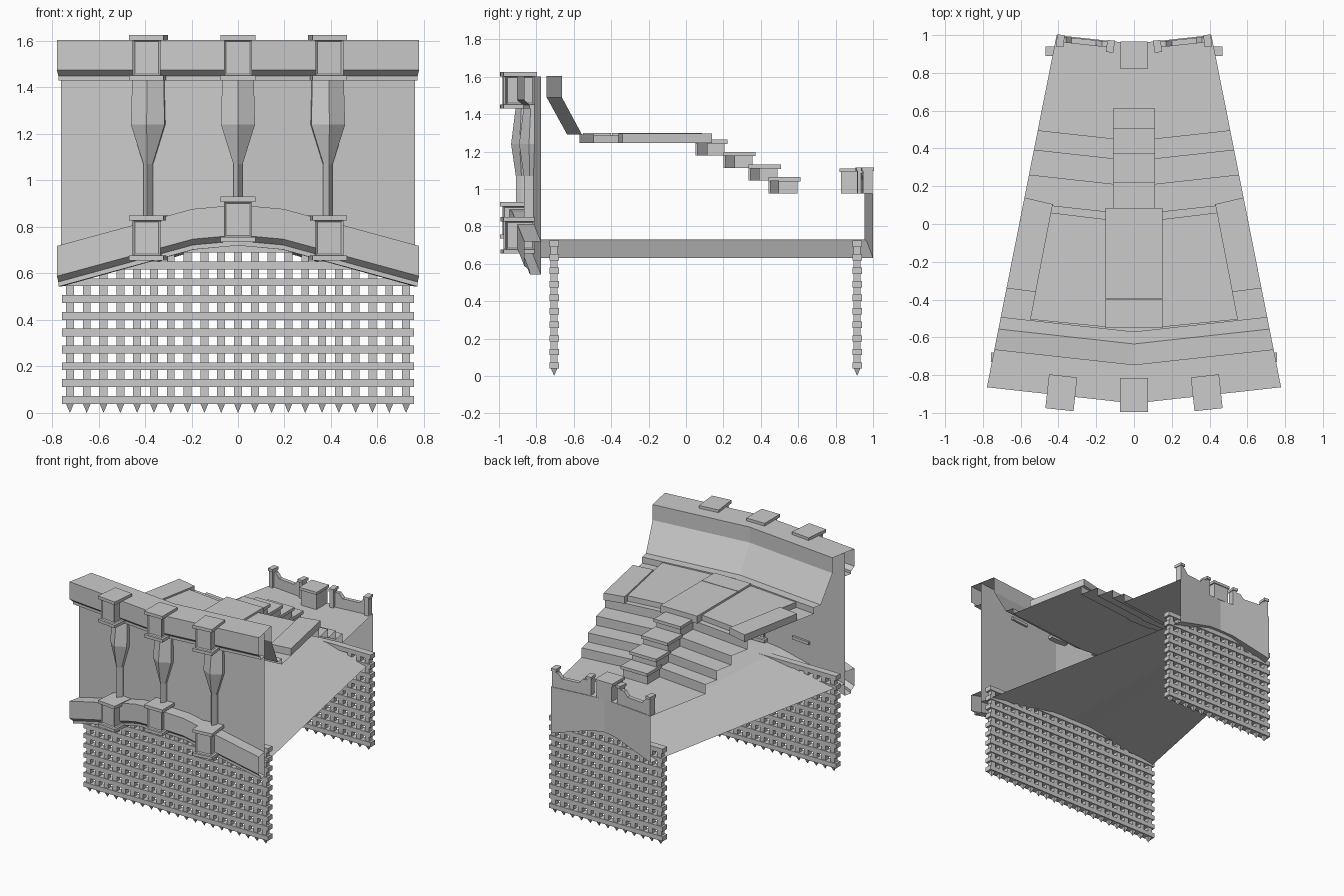
import bpy, bmesh, math
from mathutils import Matrix, Vector

if "Cube" in bpy.data.objects:
    bpy.data.objects.remove(bpy.data.objects["Cube"], do_unlink=True)

stone = bpy.data.materials.new("grey_stone")
stone.use_nodes = True
stone.diffuse_color = (0.6, 0.6, 0.6, 1)
stone.node_tree.nodes["Principled BSDF"].inputs["Base Color"].default_value = (0.6, 0.6, 0.6, 1)

BEND = 0.11  # the plan is bent backwards from the centre line


def finish(name, bm, place=None):
    mesh = bpy.data.meshes.new(name)
    bm.to_mesh(mesh)
    bm.free()
    mesh.materials.append(stone)
    ob = bpy.data.objects.new(name, mesh)
    if place:
        ob.matrix_world = place
    bpy.context.collection.objects.link(ob)
    return ob


def half_width(y):
    return (0.78 - 0.198 * (y + 0.87)) / (1 + 0.198 * BEND)


def sheet(name, profile):
    """Sweep a (y, z, arch drop) profile across the tapered, bent plan."""
    bm = bmesh.new()
    rows = []
    for y, z, drop in profile:
        row = []
        for t, fall in ((-1, 1), (-0.25, 0.1), (0, 0), (0.25, 0.1), (1, 1)):
            x = t * half_width(y)
            row.append(bm.verts.new((x, y + BEND * abs(x), z - drop * fall)))
        rows.append(row)
    for a, b in zip(rows, rows[1:]):
        for i in range(4):
            bm.faces.new((a[i], a[i + 1], b[i + 1], b[i]))
    return finish(name, bm)


def add_box(bm, x0, x1, y0, y1, z0, z1):
    size = Matrix.Diagonal((x1 - x0, y1 - y0, z1 - z0, 1))
    mid = Matrix.Translation(((x0 + x1) / 2, (y0 + y1) / 2, (z0 + z1) / 2))
    return bmesh.ops.create_cube(bm, size=1, matrix=mid @ size)["verts"]


def prism(name, points, move):
    """Extrude a flat polygon by the vector move."""
    bm = bmesh.new()
    face = bm.faces.new([bm.verts.new(p) for p in points])
    grown = bmesh.ops.extrude_face_region(bm, geom=[face], use_keep_orig=True)
    bmesh.ops.translate(bm, vec=Vector(move),
                        verts=[v for v in grown["geom"] if isinstance(v, bmesh.types.BMVert)])
    bmesh.ops.recalc_face_normals(bm, faces=bm.faces)
    return finish(name, bm)


def flat(points):
    return [(y, z, 0) for y, z in points]


# Walls, vault and cornices
ARCH, VAULT = 0.177, 0.1
sheet("front_wall", [(-0.86, 0.72, ARCH), (-0.86, 1.6, 0)])
sheet("vault", [(-0.86, 0.73, VAULT), (0.955, 0.73, VAULT)])
sheet("back_wall", [(0.955, 0.975, 0), (0.955, 0.73, VAULT)])
moulding = [(-0.86, 0), (-0.92, 0), (-0.92, 0.02), (-0.95, 0.045), (-0.95, 0.175)]
sheet("arched_cornice", [(y, 0.72 + z, ARCH) for y, z in moulding + [(-0.86, 0.175)]])
sheet("top_cornice", flat([(y, 1.43 + z) for y, z in moulding] + [(-0.745, 1.605)]))
sheet("inner_slope", flat([(-0.745, 1.605), (-0.745, 1.49), (-0.635, 1.29),
                           (-0.57, 1.29), (-0.57, 1.245)]))

# Terrace and stairs, with a capped block on every step
steps = [(0.05, 1.245), (0.2, 1.18), (0.335, 1.112), (0.44, 1.045)]
stair = [(-0.57, 1.245)]
lower = [z for y, z in steps[1:]] + [0.975]
for (y, z), z_next in zip(steps, lower):
    stair += [(y, z), (y, z_next)]
sheet("terrace_stairs", flat(stair + [(0.955, 0.975)]))
for (y, z), z_next in zip(steps, lower):
    bm = bmesh.new()
    add_box(bm, -0.1, 0.1, y, y + 0.155, z_next, z)
    add_box(bm, -0.11, 0.11, y, y + 0.172, z - 0.005, z + 0.018)
    finish("step_block", bm)

# Paving slabs on the terrace
bm = bmesh.new()
add_box(bm, -0.15, 0.15, -0.55, -0.4, 1.245, 1.3)
add_box(bm, -0.15, 0.15, -0.395, 0.085, 1.245, 1.3)
finish("centre_slab", bm)
for s in (-1, 1):
    z = 1.245
    prism("side_slab", [(s * 0.15, -0.545, z), (s * 0.55, -0.505, z),
                        (s * 0.44, 0.06, z), (s * 0.15, 0.025, z)], (0, 0, 0.04))
    prism("edge_slab", [(s * 0.52, -0.36, z), (s * 0.675, -0.34, z),
                        (s * 0.58, 0.14, z), (s * 0.43, 0.105, z)], (0, 0, 0.052))


def pedestal(name, place, z):
    """Panelled block with a base moulding and a cap."""
    bm = bmesh.new()
    body = add_box(bm, -0.06, 0.06, -0.075, 0.075, z + 0.02, z + 0.175)
    sides = [f for f in {f for v in body for f in v.link_faces} if abs(f.normal.z) < 0.5]
    bmesh.ops.inset_individual(bm, faces=sides, thickness=0.012, depth=-0.008)
    add_box(bm, -0.075, 0.075, -0.09, 0.09, z, z + 0.022)
    add_box(bm, -0.075, 0.075, -0.09, 0.09, z + 0.172, z + 0.195)
    finish(name, bm, place)


# Pilasters: upper and lower pedestals joined by a tapered, pointed shaft
for x, low, side in ((-0.385, 0.655, -1), (0, 0.735, 0), (0.385, 0.655, 1)):
    turn = Matrix.Rotation(math.atan(BEND) * side, 4, "Z")
    place = Matrix.Translation((x, -0.905 + 0.03 * abs(x), 0)) @ turn
    pedestal("upper_pedestal", place, 1.43)
    pedestal("lower_pedestal", place, low)
    bm = bmesh.new()
    rings = []
    for z, w, d in ((1.44, 0.068, 0.05), (1.24, 0.073, 0.075), (1.07, 0.02, 0.05), (low + 0.19, 0.02, 0.05)):
        outline = ((-w, 0), (-w, -0.4 * d), (0, -d), (w, -0.4 * d), (w, 0))
        rings.append([bm.verts.new((px, py, z)) for px, py in outline])
    for a, b in zip(rings, rings[1:]):
        for i in range(4):
            bm.faces.new((a[i], b[i], b[i + 1], a[i + 1]))
    finish("pilaster_shaft", bm, Matrix.Translation((x, -0.86 + BEND * abs(x), 0)) @ turn)

# Portcullises: lattices with spiked feet
PITCH, BAR = 0.0723, 0.017


def portcullis(name, y, count):
    bm = bmesh.new()
    reach = count * PITCH + 2 * BAR
    for k in range(-count, count + 1):
        x = k * PITCH
        add_box(bm, x - BAR, x + BAR, y - 0.019, y + 0.019, 0.04, 0.722)
        spike = Matrix.Translation((x, y, 0.02)) @ Matrix.Rotation(math.pi / 4, 4, "Z")
        bmesh.ops.create_cone(bm, segments=4, radius1=0, radius2=BAR * math.sqrt(2),
                              depth=0.04, cap_ends=True, matrix=spike)
    for k in range(10):
        z = 0.056 + k * PITCH
        add_box(bm, -reach, reach, y - 0.026, y + 0.026, z - BAR, z + BAR)
    finish(name, bm)


portcullis("front_portcullis", -0.705, 10)
portcullis("back_portcullis", 0.915, 6)

# Back parapet: central block and two dipped rails with end posts
bm = bmesh.new()
add_box(bm, -0.062, 0.062, 0.83, 0.96, 0.975, 1.09)
add_box(bm, -0.072, 0.072, 0.82, 0.967, 1.09, 1.11)
finish("parapet_block", bm)
for s in (-1, 1):
    rail = [(0.11, 0.975), (0.11, 1.085), (0.17, 1.085), (0.2, 1.05),
            (0.33, 1.05), (0.36, 1.085), (0.395, 1.085), (0.395, 0.975)]
    prism("parapet_rail", [(s * x, 0.92 + BEND * x, z) for x, z in rail], (0, 0.03, 0))
    for x in (0.125, 0.39):
        bm = bmesh.new()
        add_box(bm, -0.015, 0.015, -0.025, 0.025, 0.975, 1.1)
        add_box(bm, -0.02, 0.02, -0.032, 0.032, 1.095, 1.115)
        finish("parapet_post", bm, Matrix.Translation((s * x, 0.927 + BEND * x, 0))
               @ Matrix.Rotation(math.atan(BEND) * s, 4, "Z"))
